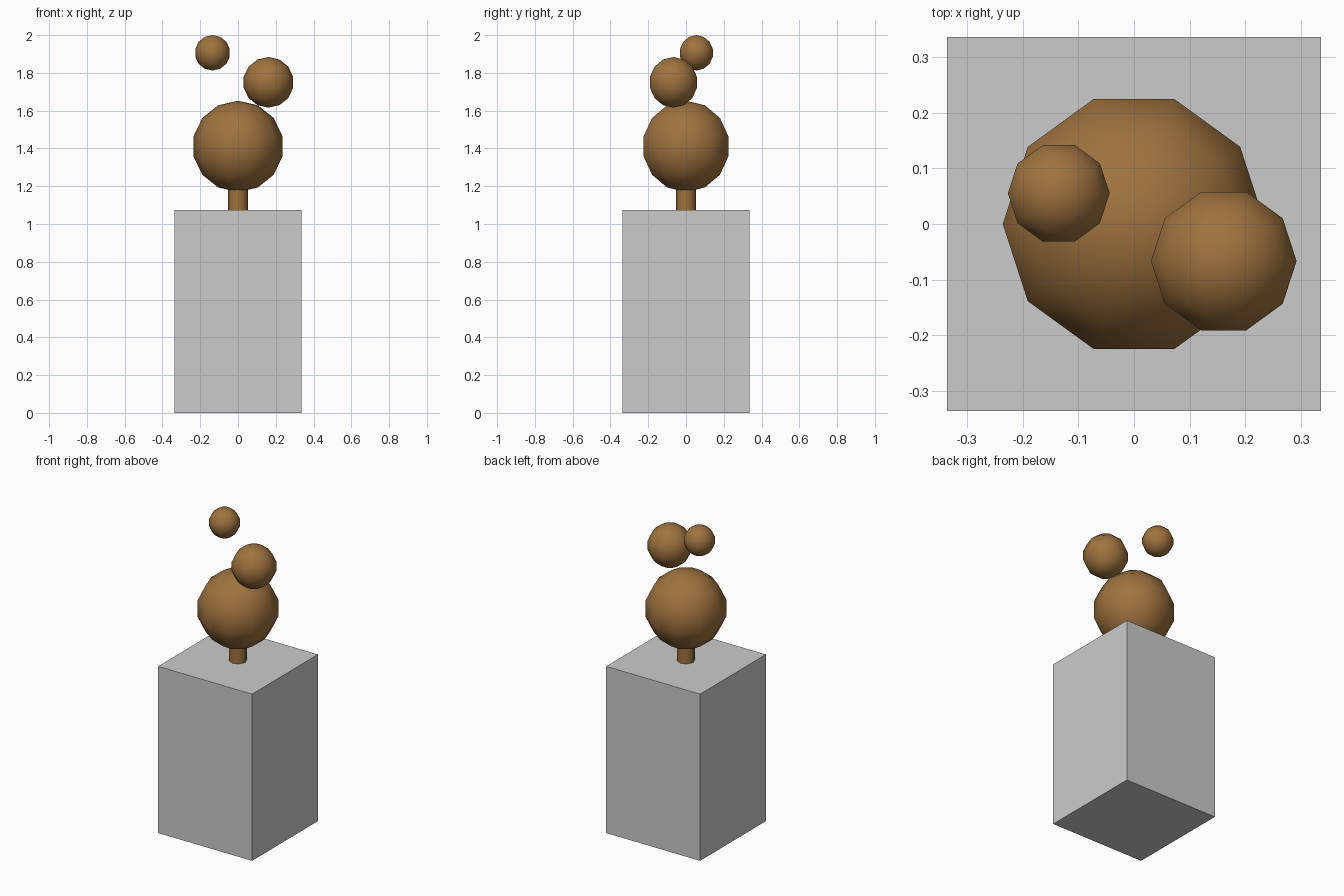
import bpy
from math import radians

if "Cube" in bpy.data.objects:
    bpy.data.objects.remove(bpy.data.objects["Cube"])

brown = bpy.data.materials.new("foliage_brown")
brown.diffuse_color = (0.34, 0.17, 0.05, 1)
brown.use_nodes = True
brown.node_tree.nodes["Principled BSDF"].inputs["Base Color"].default_value = brown.diffuse_color


def finish(name, smooth):
    ob = bpy.context.object
    ob.name = name
    ob.data.materials.append(brown)
    if smooth:
        bpy.ops.object.shade_smooth()
    return ob


# Low-poly ball with a corner on the x axis
def ball(name, radius, location):
    bpy.ops.mesh.primitive_uv_sphere_add(segments=10, ring_count=7, radius=radius,
                                         location=location, rotation=(0, 0, radians(90)))
    return finish(name, True)


# Square plinth
bpy.ops.mesh.primitive_cube_add(size=1, location=(0, 0, 0.5375))
plinth = bpy.context.object
plinth.name = "plinth"
plinth.scale = (0.67, 0.67, 1.075)

# Short post carrying the large ball
bpy.ops.mesh.primitive_cylinder_add(vertices=8, radius=0.052, depth=0.175,
                                    location=(0, 0, 1.1625))
finish("post", False)
bpy.ops.object.shade_smooth_by_angle(angle=radians(50))

# Three balls, large to small
ball("large_ball", 0.2415, (0, 0, 1.411))
ball("middle_ball", 0.134, (0.161, -0.0665, 1.75))
ball("small_ball", 0.0936, (-0.135, 0.055, 1.9064))
